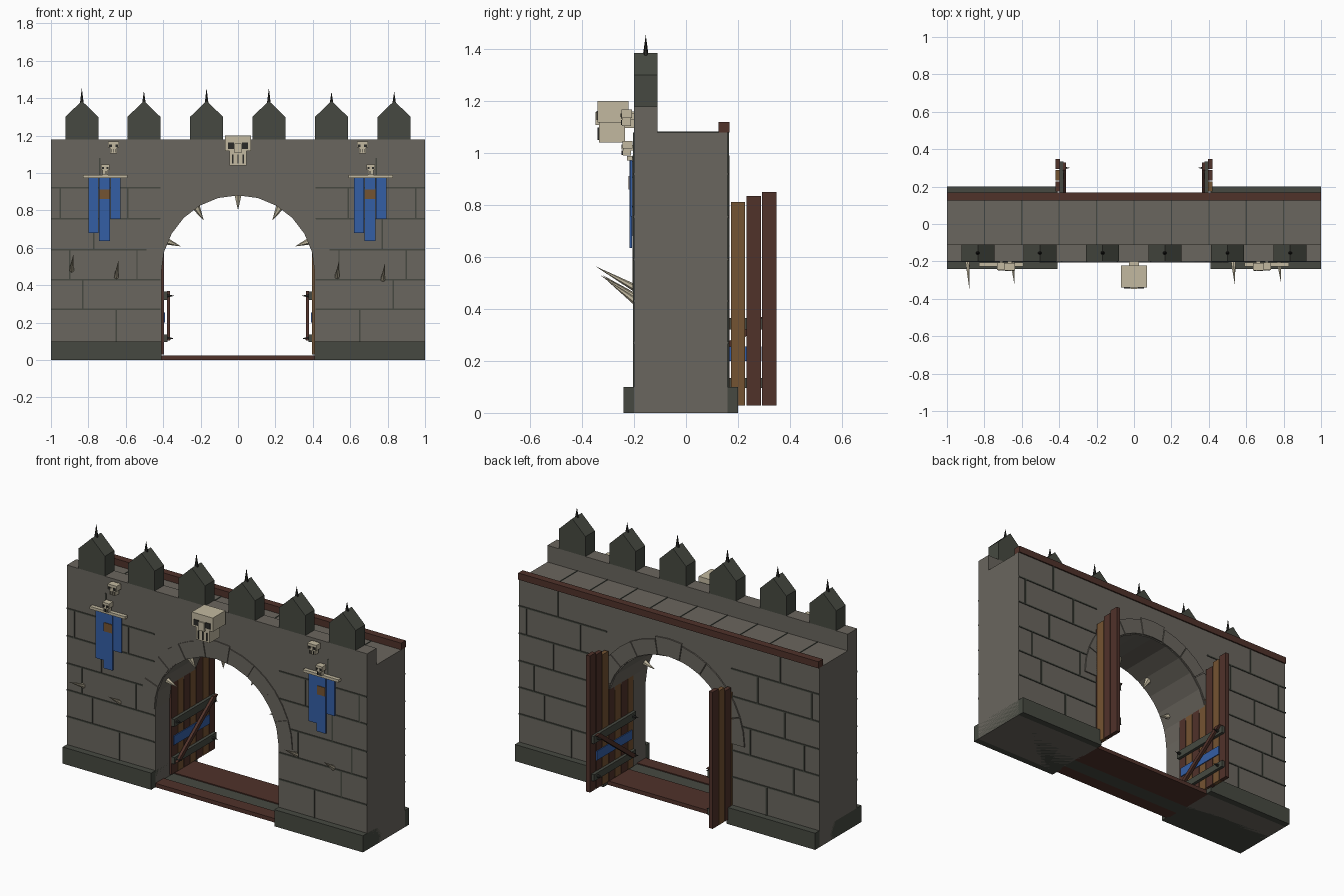
import bpy, bmesh, math
from mathutils import Vector

if "Cube" in bpy.data.objects:
    bpy.data.objects.remove(bpy.data.objects["Cube"])


def mat(name, rgb):
    m = bpy.data.materials.new(name)
    lin = [((c / 255 + 0.055) / 1.055) ** 2.4 for c in rgb]
    m.diffuse_color = (*lin, 1)
    m.use_nodes = True
    m.node_tree.nodes["Principled BSDF"].inputs["Base Color"].default_value = m.diffuse_color
    return m


STONE = mat("stone", (106, 102, 94))
DARK = mat("dark_stone", (70, 73, 65))
BONE = mat("bone", (194, 185, 160))
BLUE = mat("blue_cloth", (52, 94, 165))
RED = mat("red_brown_wood", (80, 50, 42))
TAN = mat("tan_wood", (116, 83, 50))
IRON = mat("black_iron", (42, 42, 39))


def finish(name, bm, material):
    bmesh.ops.recalc_face_normals(bm, faces=bm.faces)
    me = bpy.data.meshes.new(name)
    bm.to_mesh(me)
    bm.free()
    me.materials.append(material)
    ob = bpy.data.objects.new(name, me)
    bpy.context.collection.objects.link(ob)
    return ob


def add_prism(bm, pts, lo, hi, axis="y"):
    """Extrude a 2D outline: (x,z) along y, or (y,z) along x."""
    def at(p, d):
        return (p[0], d, p[1]) if axis == "y" else (d, p[0], p[1])
    a = [bm.verts.new(at(p, lo)) for p in pts]
    b = [bm.verts.new(at(p, hi)) for p in pts]
    bm.faces.new(a)
    bm.faces.new(b[::-1])
    for i in range(len(pts)):
        j = (i + 1) % len(pts)
        bm.faces.new((a[i], b[i], b[j], a[j]))


def prism(name, pts, lo, hi, material, axis="y"):
    bm = bmesh.new()
    add_prism(bm, pts, lo, hi, axis)
    return finish(name, bm, material)


def boxes(name, material, *items):
    """Each item is x0, x1, y0, y1, z0, z1."""
    bm = bmesh.new()
    for x0, x1, y0, y1, z0, z1 in items:
        add_prism(bm, [(x0, z0), (x1, z0), (x1, z1), (x0, z1)], y0, y1)
    return finish(name, bm, material)


def spike(name, base, tip, r, material, n=6):
    base, tip = Vector(base), Vector(tip)
    d = tip - base
    bm = bmesh.new()
    bmesh.ops.create_cone(bm, cap_ends=True, segments=n, radius1=r, radius2=0, depth=d.length)
    bmesh.ops.rotate(bm, verts=bm.verts, cent=(0, 0, 0),
                     matrix=d.to_track_quat("Z", "Y").to_matrix())
    bmesh.ops.translate(bm, verts=bm.verts, vec=(base + tip) / 2)
    return finish(name, bm, material)


def skull(name, cx, z0, w, h, y0, y1):
    d = y1 - y0
    def part(a, b, c, e, f, g):
        return (cx + a * w, cx + b * w, y0 + c * d, y0 + e * d, z0 + f * h, z0 + g * h)
    boxes(name, BONE,
          part(-.5, .5, 0, .85, .48, 1),            # cranium
          part(-.32, .32, .04, .75, 0, .5),         # jaw
          part(-.13, .13, -.06, .1, .42, .74),      # nose bridge
          part(-.2, .2, .6, 1, .35, .75))           # wall mount
    t = 0.004
    s = [(y0 - t, y0 + .01)]
    for y, yy in s:
        boxes(name + "_eyes", IRON, *[
            (cx + k * .27 * w - .12 * w, cx + k * .27 * w + .12 * w, y, yy,
             z0 + .55 * h, z0 + .76 * h) for k in (-1, 1)])
        boxes(name + "_teeth_gaps", IRON, *[
            (cx + k * w - .025 * w, cx + k * w + .025 * w, y + .03 * d, yy + .04 * d,
             z0 + .06 * h, z0 + .36 * h) for k in (-.2, 0, .2)])


# wall with arched opening
R, CZ, N = 0.41, 0.47, 12
arch = [(R * math.cos(math.pi * i / N), CZ + R * math.sin(math.pi * i / N)) for i in range(N + 1)]
prism("wall", [(1, 0), (1, 1.08), (-1, 1.08), (-1, 0), (-R, 0)] + arch[::-1] + [(R, 0)],
      -0.2, 0.16, STONE)
boxes("parapet", STONE, (-1, 1, -0.2, -0.11, 1.08, 1.18))
for s, side in ((-1, "left"), (1, "right")):
    a, b = sorted((s * 0.41, s))
    boxes(f"plinth_{side}", DARK, (a, b, -0.24, 0.2, 0, 0.1))

# arch stones on both faces
for y0, y1, side in ((-0.206, -0.19, "front"), (0.15, 0.168, "back")):
    bm = bmesh.new()
    K = 9
    for i in range(K):
        a0, a1 = [math.pi * (i + e) / K for e in (.015, .985)]
        top = 0.52 if i == K // 2 else 0.505
        pts = [(r * math.cos(a), CZ + r * math.sin(a))
               for r, a in ((R + .004, a0), (top, a0), (top, a1), (R + .004, a1))]
        # middle points keep each stone close to the arch curve
        am = (a0 + a1) / 2
        pts.insert(2, (top * math.cos(am), CZ + top * math.sin(am)))
        pts.append(((R + .004) * math.cos(am), CZ + (R + .004) * math.sin(am)))
        add_prism(bm, pts, y0, y1)
    finish(f"arch_stones_{side}", bm, STONE)

# mortar lines
rows = [0.1, 0.27, 0.43, 0.59, 0.755, 0.92, 1.08]
joints = [(.65,), (.83,), (.54, .9), (.77,), (.59, .95), (.74,)]
for y0, y1, side in ((-0.204, -0.195, "front"), (0.155, 0.165, "back")):
    strips = []
    for s in (-1, 1):
        for i, z in enumerate(rows[:-1]):
            if i:
                a, b = sorted((s * 0.415, s))
                strips.append((a, b, y0, y1, z - .004, z + .004))
            for x in joints[i]:
                strips.append((s * x - .004, s * x + .004, y0, y1, z, rows[i + 1]))
    boxes(f"mortar_{side}", DARK, *strips)

# walkway joints and rear rail
boxes("walkway_joints", DARK, *[(x / 5 - .003, x / 5 + .003, -0.11, 0.125, 1.075, 1.083)
                                for x in range(-4, 5)])
boxes("rear_rail", RED, (-1, 1, 0.125, 0.168, 1.08, 1.12))

# pointed merlons with iron spikes
for i, (x, top) in enumerate(zip((-.835, -.503, -.168, .165, .5, .835),
                                 (1.455, 1.44, 1.455, 1.455, 1.435, 1.435))):
    w = 0.088
    prism(f"merlon_{i}", [(x - w, 1.18), (x + w, 1.18), (x + w, 1.3), (x, 1.385), (x - w, 1.3)],
          -0.2, -0.11, DARK)
    spike(f"merlon_spike_{i}", (x, -.155, 1.355), (x, -.155, top), .014, IRON)

# skulls
skull("gate_skull", 0, 1.04, 0.14, 0.16, -0.34, -0.2)
for s in (-1, 1):
    skull("wall_skull", s * .665, 1.105, 0.06, 0.062, -0.248, -0.2)

# banners
for i, cx in enumerate((-0.71, 0.71)):
    boxes(f"banner_rod_{i}", BONE, (cx - .118, cx + .118, -.228, -.205, .972, .988))
    boxes(f"banner_cloth_{i}", BLUE,
          (cx - .09, cx - .036, -.214, -.206, .68, .975),
          (cx - .034, cx + .026, -.218, -.208, .635, .975),
          (cx + .028, cx + .083, -.214, -.206, .755, .975))
    boxes(f"banner_patch_{i}", TAN, (cx - .03, cx + .025, -.222, -.216, .86, .912))
    skull(f"banner_skull_{i}", cx, .99, 0.045, 0.056, -0.245, -0.2)

# bone spikes on the wall
for i, (x, y, z) in enumerate(((-.885, -.35, .565), (-.645, -.32, .53),
                               (.535, -.33, .53), (.78, -.31, .515))):
    spike(f"wall_bone_{i}", (x - .005, -.195, z - .085), (x + .005, y, z), .014, BONE)

# teeth inside the arch
spike("arch_tooth_top", (0, -.14, .885), (0, -.14, .8), .022, BONE)
for s in (-1, 1):
    spike("arch_tooth_upper", (s * .225, -.14, .82), (s * .183, -.14, .745), .022, BONE)
    spike("arch_tooth_lower", (s * .395, -.14, .64), (s * .305, -.14, .607), .022, BONE)

# threshold
boxes("threshold_boards", RED, (-.42, .42, -.2, -.12, 0, .024), (-.42, .42, -.03, .16, 0, .024))
boxes("threshold_stone", DARK, (-.42, .42, -.12, -.03, 0, .018))

# open door leaves: planks step up along the arch curve toward the free edge
tops = [.59, .66, .735, .78, .81, .835, .85]
tops[4:] = [.812, .835, .85]
for s, side, tan in ((-1, "left", (1, 3, 5)), (1, "right", (0, 2, 4))):
    def X(a, b):
        return tuple(sorted((s * a, s * b)))
    for k, top in enumerate(tops):
        y = -0.07 + k * 0.06
        boxes(f"door_{side}_plank_{k}", TAN if k in tan else RED,
              (*X(.396, .421), y + .003, y + .058, .028, top))
    boxes(f"door_{side}_bars", DARK, (*X(.378, .397), -.065, .335, .095, .135),
          (*X(.378, .397), -.065, .335, .32, .365))
    prism(f"door_{side}_brace", [(-.06, .105), (-.02, .105), (.33, .37), (.29, .37)],
          *X(.363, .38), RED, axis="x")
    boxes(f"door_{side}_cloth", BLUE, (*X(.391, .397), -.05, .29, .2, .255))
    for y in (-.04, .3):
        for z in (.115, .343):
            spike(f"door_{side}_stud", (s * .38, y, z), (s * .342, y, z), .01, IRON)
